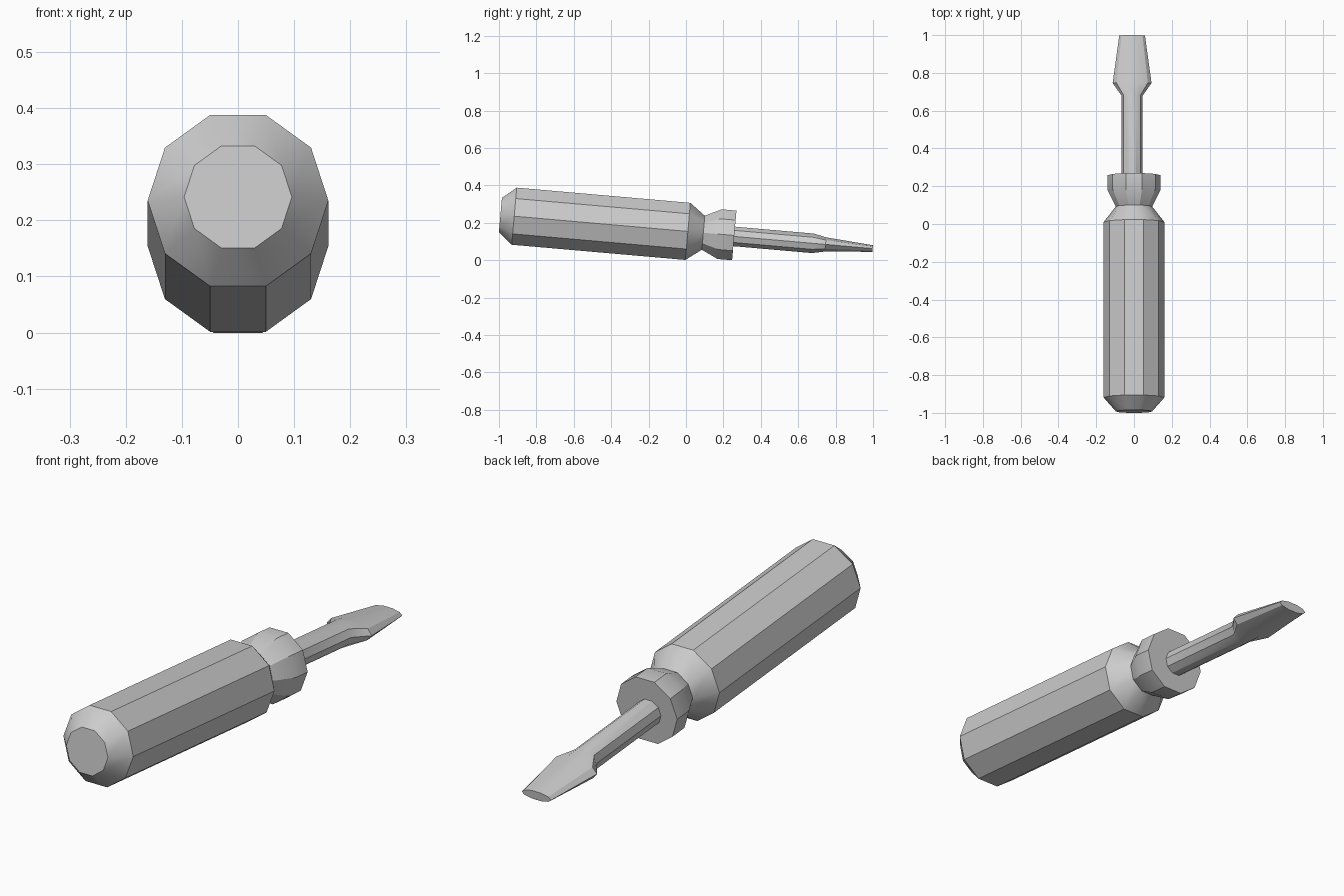
import bpy, bmesh
from math import cos, sin, radians, tau

if "Cube" in bpy.data.objects:
    bpy.data.objects.remove(bpy.data.objects["Cube"])

SIDES = 10
TILT = radians(-5)


def loft(name, origin, rings):
    """Skin ten-sided rings (distance along axis, half width, half height radius)."""
    bm = bmesh.new()
    loops = []
    for s, rx, rz in rings:
        loops.append([bm.verts.new((rx * cos(tau * i / SIDES), s, rz * sin(tau * i / SIDES)))
                      for i in range(SIDES)])
    for a, b in zip(loops, loops[1:]):
        for i in range(SIDES):
            j = (i + 1) % SIDES
            bm.faces.new((a[i], a[j], b[j], b[i]))
    bm.faces.new(loops[0])
    bm.faces.new(loops[-1])
    bmesh.ops.recalc_face_normals(bm, faces=bm.faces[:])
    mesh = bpy.data.meshes.new(name)
    bm.to_mesh(mesh)
    bm.free()
    ob = bpy.data.objects.new(name, mesh)
    bpy.context.collection.objects.link(ob)
    ob.location = origin
    ob.rotation_euler.x = TILT
    bpy.ops.object.select_all(action='DESELECT')
    ob.select_set(True)
    bpy.context.view_layer.objects.active = ob
    bpy.ops.object.shade_smooth_by_angle(angle=radians(30))
    return ob


# Handle: bevelled butt, long grip, pinched neck and collar
handle = [(-1.006, 0.096), (-0.932, 0.161), (0, 0.161),
          (0.083, 0.096), (0.170, 0.140), (0.249, 0.140)]
loft("handle", (0, 0.01, 0.154), [(s, r, r) for s, r in handle])

# Shaft and blade: round rod flaring sideways into a thin flat tip
loft("shaft_and_blade", (-0.01, 0.258, 0.127),
     [(-0.02, 0.055, 0.055), (0.422, 0.055, 0.055),
      (0.490, 0.103, 0.040), (0.743, 0.068, 0.0185)])
